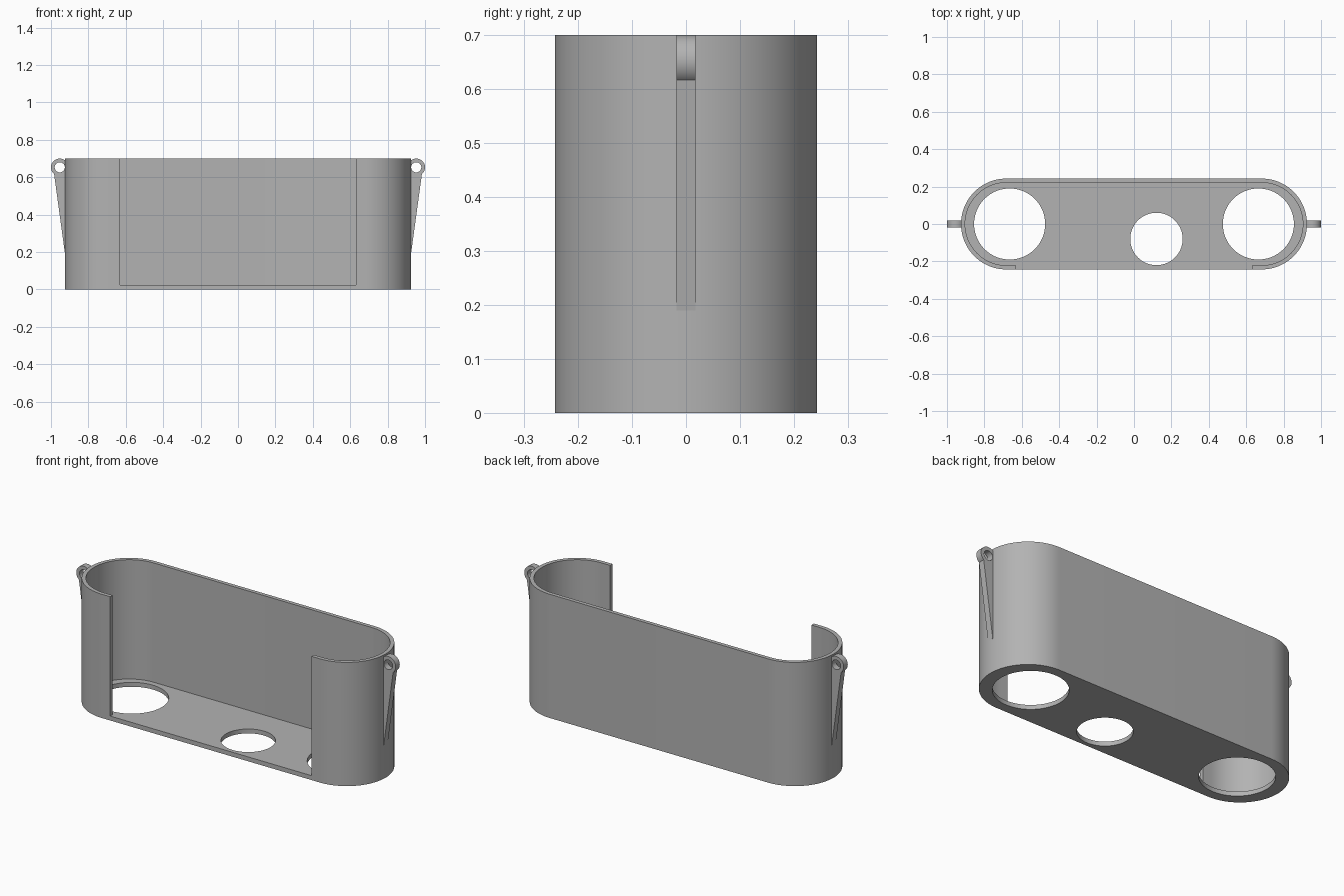
import bpy
import bmesh
from math import cos, sin, pi, radians
from mathutils import Vector

cube = bpy.data.objects.get("Cube")
if cube:
    bpy.data.objects.remove(cube, do_unlink=True)

HEIGHT, FLOOR, WALL = 0.70, 0.025, 0.022
RADIUS, END_X = 0.243, 0.682

grey = bpy.data.materials.new("plain_grey")
grey.use_nodes = True
colour = (0.45, 0.45, 0.45, 1)
grey.diffuse_color = colour
grey.node_tree.nodes["Principled BSDF"].inputs["Base Color"].default_value = colour


def arc(cx, cy, r, start, end, steps):
    """Points along an arc, angles in degrees."""
    angles = [radians(start + (end - start) * i / steps) for i in range(steps + 1)]
    return [(cx + r * cos(a), cy + r * sin(a)) for a in angles]


def prism(name, outline, base, sweep, upright=False):
    """Extrude a flat outline; upright outlines lie in the xz plane."""
    bm = bmesh.new()
    verts = [bm.verts.new((u, base, v) if upright else (u, v, base)) for u, v in outline]
    face = bm.faces.new(verts)
    made = bmesh.ops.extrude_face_region(bm, geom=[face])["geom"]
    move = Vector((0, sweep, 0)) if upright else Vector((0, 0, sweep))
    bmesh.ops.translate(bm, vec=move, verts=[g for g in made if isinstance(g, bmesh.types.BMVert)])
    bmesh.ops.recalc_face_normals(bm, faces=bm.faces)
    mesh = bpy.data.meshes.new(name)
    bm.to_mesh(mesh)
    bm.free()
    mesh.materials.append(grey)
    obj = bpy.data.objects.new(name, mesh)
    bpy.context.collection.objects.link(obj)
    return obj


def activate(obj):
    bpy.ops.object.select_all(action='DESELECT')
    obj.select_set(True)
    bpy.context.view_layer.objects.active = obj


def cut(obj, cutter):
    """Subtract the cutter and discard it."""
    activate(obj)
    mod = obj.modifiers.new("cut", 'BOOLEAN')
    mod.operation, mod.solver, mod.object = 'DIFFERENCE', 'EXACT', cutter
    bpy.ops.object.modifier_apply(modifier=mod.name)
    bpy.data.objects.remove(cutter, do_unlink=True)


def stadium(r):
    return arc(END_X, 0, r, -90, 90, 48) + arc(-END_X, 0, r, 90, 270, 48)


def circle(cx, cy, r):
    return arc(cx, cy, r, 0, 360, 72)[:-1]


# Tray shell with a hollow inside
tray = prism("tray", stadium(RADIUS), 0, HEIGHT)
cut(tray, prism("hollow", stadium(RADIUS - WALL), FLOOR, 1))

# Wide front opening above the floor
w = 0.63
cut(tray, prism("opening", [(-w, -0.4), (w, -0.4), (w, 0), (-w, 0)], FLOOR, 1))

# Round floor holes
for x, y, r in [(-0.665, 0, 0.19), (0.665, 0, 0.19), (0.12, -0.08, 0.14)]:
    cut(tray, prism("floor_hole", circle(x, y, r), -0.1, 0.3))

# Side lugs: eyelet on a tapering rib, mirrored to both ends
EYE_X, EYE_Z, LUG_HALF = 0.953, 0.653, 0.018
profile = [(0.915, 0.19), (0.925, 0.19)] + arc(EYE_X, EYE_Z, 0.047, -50, 143, 32)
lugs = prism("side_lugs", profile, -LUG_HALF, 2 * LUG_HALF, upright=True)
cut(lugs, prism("eyelet_hole", circle(EYE_X, EYE_Z, 0.027), -0.1, 0.2, upright=True))
activate(lugs)
lugs.modifiers.new("both_ends", 'MIRROR')
bpy.ops.object.modifier_apply(modifier="both_ends")

for part in (tray, lugs):
    activate(part)
    bpy.ops.object.shade_smooth_by_angle(angle=radians(30))
